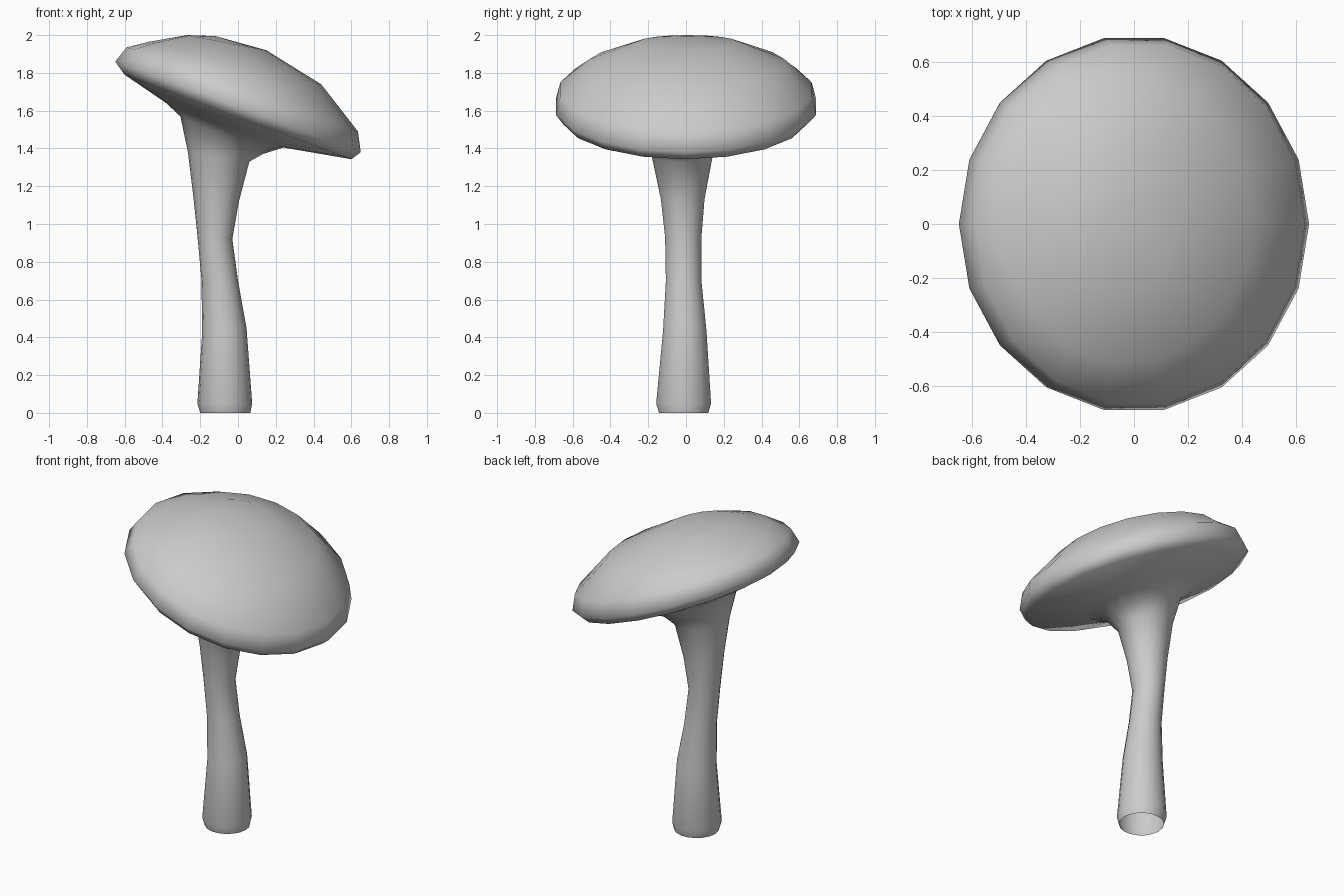
import bpy, bmesh, math

if "Cube" in bpy.data.objects:
    bpy.data.objects.remove(bpy.data.objects["Cube"])

SIDES = 18


def add_ring(bm, left, right, y_min, y_max):
    """Tilted elliptical ring through a left and a right (x, z) point."""
    cx, cz = (left[0] + right[0]) / 2, (left[1] + right[1]) / 2
    hx, hz = (right[0] - left[0]) / 2, (right[1] - left[1]) / 2
    cy, hy = (y_min + y_max) / 2, (y_max - y_min) / 2
    ring = []
    for i in range(SIDES):
        a = 2 * math.pi * i / SIDES
        c, s = math.cos(a), math.sin(a)
        ring.append(bm.verts.new((cx + hx * c, cy + hy * s, cz + hz * c)))
    return ring


# left (x, z), right (x, z), y range
rings = [
    # stem, open at the foot
    ((-0.20, 0.0), (0.065, 0.0), -0.145, 0.12),
    ((-0.215, 0.05), (0.075, 0.05), -0.16, 0.135),
    ((-0.19, 0.42), (0.045, 0.45), -0.123, 0.11),
    ((-0.193, 0.70), (0.0, 0.70), -0.108, 0.083),
    ((-0.215, 0.94), (-0.03, 0.92), -0.112, 0.083),
    ((-0.237, 1.15), (0.005, 1.12), -0.135, 0.10),
    # flare into the cap underside
    ((-0.265, 1.38), (0.06, 1.33), -0.182, 0.142),
    ((-0.305, 1.57), (0.13, 1.37), -0.24, 0.21),
    ((-0.38, 1.64), (0.24, 1.405), -0.35, 0.33),
    # cap rim
    ((-0.60, 1.79), (0.60, 1.343), -0.66, 0.65),
    ((-0.65, 1.86), (0.65, 1.38), -0.70, 0.70),
    ((-0.59, 1.935), (0.635, 1.49), -0.675, 0.675),
    # cap top
    ((-0.47, 1.965), (0.44, 1.74), -0.52, 0.53),
    ((-0.27, 2.0), (0.15, 1.92), -0.26, 0.28),
]

bm = bmesh.new()
loops = [add_ring(bm, *r) for r in rings]
for lower, upper in zip(loops, loops[1:]):
    for i in range(SIDES):
        j = (i + 1) % SIDES
        bm.faces.new((lower[i], lower[j], upper[j], upper[i]))

# crown
crown = bm.verts.new((-0.12, 0.01, 1.995))
for i in range(SIDES):
    bm.faces.new((loops[-1][i], loops[-1][(i + 1) % SIDES], crown))

for f in bm.faces:
    f.smooth = True

mesh = bpy.data.meshes.new("mushroom")
bm.to_mesh(mesh)
bm.free()
bpy.context.collection.objects.link(bpy.data.objects.new("mushroom", mesh))
